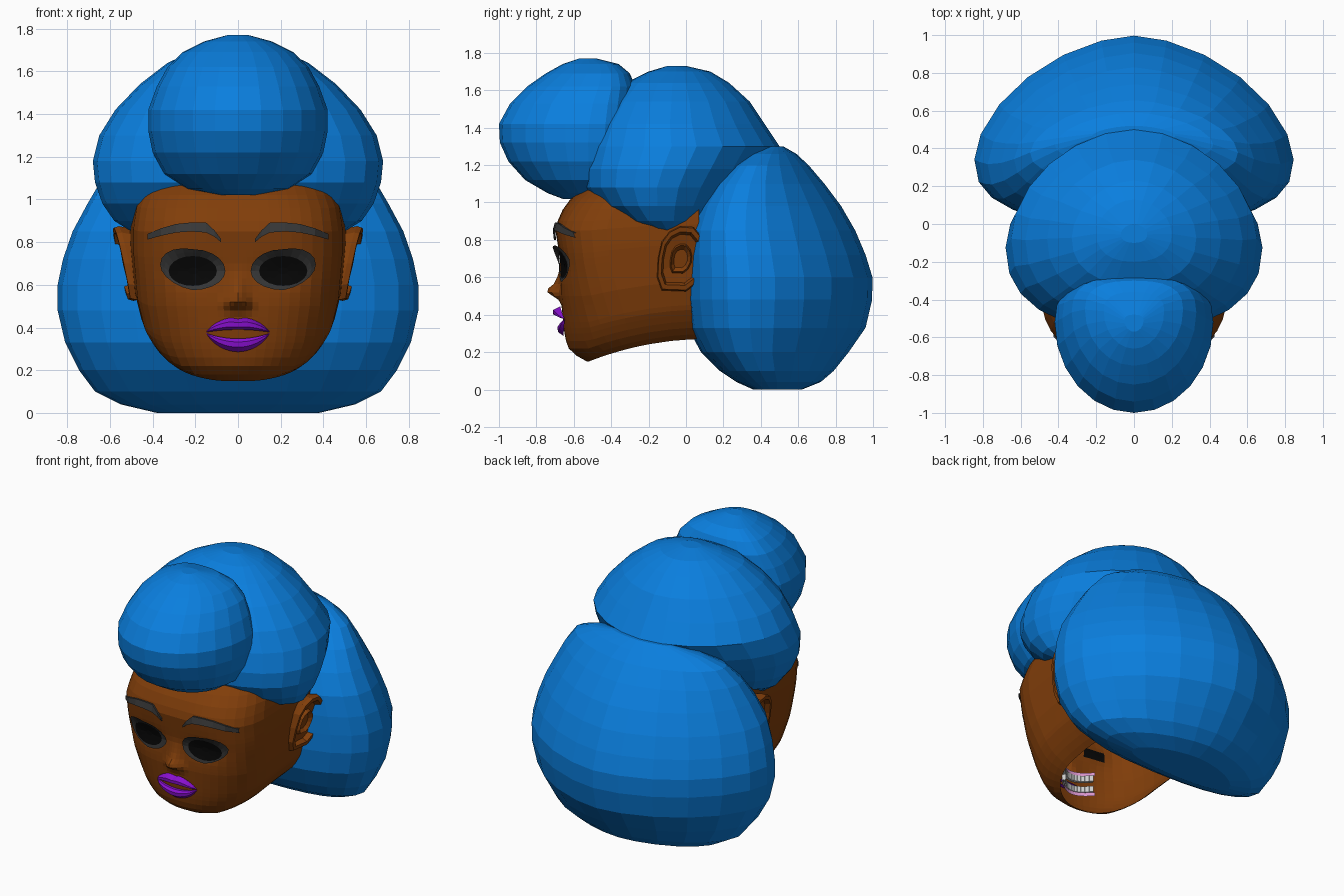
import bpy, bmesh
from math import sin, cos, pi, exp
from mathutils import Vector
from mathutils.bvhtree import BVHTree

if "Cube" in bpy.data.objects:
    bpy.data.objects.remove(bpy.data.objects["Cube"])


def material(name, rgb):
    m = bpy.data.materials.new(name)
    m.diffuse_color = (*rgb, 1)
    m.use_nodes = True
    m.node_tree.nodes["Principled BSDF"].inputs["Base Color"].default_value = m.diffuse_color
    return m


HAIR = material("blue_hair", (0.003, 0.21, 0.73))
SKIN = material("brown_skin", (0.22, 0.048, 0.003))
LIP = material("purple_lip", (0.25, 0.005, 0.63))
BLACK = material("eye_black", (0.002, 0.002, 0.002))
GREY = material("brow_grey", (0.04, 0.04, 0.04))
WHITE = material("tooth_white", (0.8, 0.8, 0.8))
PINK = material("gum_pink", (0.7, 0.3, 0.6))


def sheet(name, rows, mat, wrap=False, caps=(False, False), out=None, mirror=False, hole=None):
    """Skin rows of points with flat quads; optional caps, mirror and holes."""
    bm = bmesh.new()
    vs = [[bm.verts.new(p) for p in r] for r in rows]
    n = len(rows[0])
    for a, b in zip(vs, vs[1:]):
        for i in range(n if wrap else n - 1):
            j = (i + 1) % n
            bm.faces.new((a[i], a[j], b[j], b[i]))
    for r, cap in zip((vs[0], vs[-1]), caps):
        if cap:
            bm.faces.new(r)
    bmesh.ops.recalc_face_normals(bm, faces=bm.faces)
    if out:
        bm.normal_update()
        if sum(f.normal.dot(Vector(out)) * f.calc_area() for f in bm.faces) < 0:
            bmesh.ops.reverse_faces(bm, faces=bm.faces)
    tree = BVHTree.FromBMesh(bm)
    if hole:
        gone = [f for f in bm.faces if hole(f.calc_center_median())]
        bmesh.ops.delete(bm, geom=gone, context='FACES')
    me = bpy.data.meshes.new(name)
    bm.to_mesh(me)
    bm.free()
    me.materials.append(mat)
    ob = bpy.data.objects.new(name, me)
    bpy.context.collection.objects.link(ob)
    if mirror:
        ob.modifiers.new("Mirror", 'MIRROR')
    return tree


def spow(v, e):
    return (1 if v >= 0 else -1) * abs(v) ** e


def hair(name, rows, frac, n_front, n_back, segs=24):
    """Loft of (z, front y, back y, half width) sections."""
    pts = []
    for z, yf, yb, w in rows:
        yw = yf + frac * (yb - yf)
        ring = []
        for k in range(segs):
            a = 2 * pi * k / segs
            s, c = sin(a), cos(a)
            n, d = (n_back, yb - yw) if s > 0 else (n_front, yw - yf)
            ring.append((w * spow(c, 2 / n), yw + d * spow(s, 2 / n), z))
        pts.append(ring)
    sheet(name, pts, HAIR, True, (True, True))


# Hair volumes
hair("back_hair", [
    (0, .36, .62, .38), (.04, .27, .72, .55), (.1, .18, .79, .67), (.2, .08, .87, .745),
    (.33, .01, .96, .81), (.48, -.01, .995, .845), (.6, -.01, .997, .845), (.72, -.01, .96, .82),
    (.85, .0, .905, .775), (.98, .05, .83, .705), (1.1, .13, .74, .635), (1.2, .23, .655, .55),
    (1.26, .33, .59, .42), (1.3, .44, .52, .22)], .35, 2.5, 1.7)
hair("middle_hair", [
    (.85, -.2, .02, .5), (.9, -.36, .15, .58), (.98, -.48, .25, .635), (1.08, -.56, .34, .67),
    (1.18, -.57, .42, .68), (1.3, -.55, .5, .65), (1.42, -.5, .42, .575), (1.54, -.42, .34, .46),
    (1.64, -.32, .23, .33), (1.7, -.2, .13, .2), (1.73, -.1, 0, .07)], .45, 2.3, 1.85)
hair("front_bun", [
    (1.02, -.66, -.45, .1), (1.05, -.74, -.4, .24), (1.12, -.86, -.35, .345), (1.22, -.95, -.3, .4),
    (1.32, -.995, -.28, .42), (1.42, -1, -.27, .42), (1.53, -.94, -.27, .38), (1.62, -.85, -.27, .33),
    (1.69, -.75, -.3, .26), (1.74, -.66, -.36, .16), (1.77, -.57, -.48, .05)], .66, 2, 2.6)

# Head shell, open underneath and behind: (z, front y, half width, section squareness)
KEYS = [(.15, -.53, .31, 2.1), (.2, -.62, .365, 2.1), (.27, -.645, .41, 2.3), (.34, -.655, .445, 2.4),
        (.5, -.67, .48, 2.8), (.68, -.67, .495, 3.4), (.74, -.68, .5, 3.4), (.86, -.7, .5, 3.4),
        (.92, -.68, .49, 3.2), (.98, -.65, .48, 3), (1.04, -.6, .45, 2.8), (1.1, -.52, .42, 2.6),
        (1.16, -.4, .36, 2.5)]


def key(z):
    for a, b in zip(KEYS, KEYS[1:]):
        if z <= b[0]:
            t = (z - a[0]) / (b[0] - a[0])
            return [p + t * (q - p) for p, q in zip(a[1:], b[1:])]


def bump(x, z, cx, cz, rx, rz):
    return exp(-((x - cx) / rx) ** 2 - ((z - cz) / rz) ** 2)


def head_row(z):
    f, w, n = key(z)
    half = []
    for s in (0, .04, .08, .14, .2, .3, .4, .5, .6, .7, .8, .88, .94, .98, 1):
        x = w * s
        y = -.2 - (-.2 - f) * (1 - s ** n) ** (1 / n)
        y -= .065 * bump(x, z, 0, .525, .04, .035) + .02 * bump(x, z, 0, .58, .04, .06)
        y -= .025 * bump(x, z, .045, .51, .02, .025)      # nostril wings
        y += .02 * bump(x, z, .21, .66, .1, .06)          # eye sockets
        half.append((x, y))
    half += [(w + .005, -.08), (w + .005, .02), (w, .07)]
    row = [(-x, y) for x, y in reversed(half[1:])] + half
    pts = []
    for x, y in row:
        lift = .12 * (1 - min(1, max(0, (.1 - y) / .62)) ** 2)
        pts.append((x, y, z + lift * max(0, 1.1 - z) / .95))
    return pts


def opening(c):
    return c.y < -.3 and ((abs(c.x) - .21) / .09) ** 2 + ((c.z - .665) / .05) ** 2 < .8


ZS = (.15, .18, .22, .26, .3, .33, .36, .39, .42, .45, .48, .5, .52, .54, .565, .6, .63, .665,
      .7, .73, .76, .8, .85, .9, .96, 1.02, 1.08, 1.14)
face = sheet("head", [head_row(z) for z in ZS], SKIN, out=(0, -1, 0), hole=opening)


def on_face(x, z, off):
    hit = face.ray_cast(Vector((x, -2, z)), Vector((0, 1, 0)))[0]
    return (x, (hit.y if hit else -.5) - off, z)


# Eyes and lashes
ANG = [2 * pi * k / 20 for k in range(20)]
sheet("eyes", [[on_face(.21 + .12 * r * spow(cos(a), .9), .665 + .077 * r * spow(sin(a), .9), .006)
                for a in ANG] for r in (1, .6, .2)], BLACK, True, (False, True), (0, -1, 0), True)


def lash(a, t):
    up = max(0, sin(a))
    rx, rz = .113 + .04 * t, .07 + (.032 if up else .02) * t
    return on_face(.212 + rx * cos(a), .665 + rz * sin(a) + .03 * t * max(0, cos(a)),
                   .01 + t * .025 * up)


sheet("eyelashes", [[lash(a, t) for a in ANG] for t in (0, .5, 1)], GREY, True,
      out=(0, -1, 0), mirror=True)

# Eyebrows
BROW = [(.08, .8, .815), (.11, .825, .855), (.15, .845, .892), (.22, .85, .892),
        (.29, .845, .885), (.36, .83, .865), (.425, .812, .838)]
sheet("eyebrows", [[on_face(x, lo, .004), on_face(x, lo, .016), on_face(x, hi, .016), on_face(x, hi, .004)]
                   for x, lo, hi in BROW], GREY, out=(0, -1, 0), mirror=True)

# Lips
XS = [.15 * k / 7 for k in range(-7, 8)]


def lip(name, outer, inner, push):
    rows = []
    for t, off in ((0, .004), (.35, push), (.75, push), (1, push * .5), (1, -.03)):
        row = []
        for x in XS:
            q = max(0, 1 - (x / .15) ** 2)
            z = outer(x, q) * (1 - t) + inner(q) * t
            row.append(on_face(x, z, off * q ** .5 + .004))
        rows.append(row)
    sheet(name, rows, LIP, out=(0, -1, 0))


lip("upper_lip", lambda x, q: .378 + .072 * q ** .8 - .01 * exp(-(x / .025) ** 2),
    lambda q: .378 + .012 * q, .045)
lip("lower_lip", lambda x, q: .374 - .088 * q ** .8, lambda q: .374 - .026 * q, .03)

# Teeth and gums inside the mouth
for label, z0, z1, g in (("upper", .385, .425, .45), ("lower", .31, .35, .285)):
    arch = [.125 * k / 6 for k in range(-6, 7)]
    gz = z1 if g > z1 else z0
    sheet(label + "_gum", [[(x, -.6 + 5 * x * x, z) for x in arch] for z in (gz, g)], PINK, out=(0, -1, 0))
    for k, (xa, xb) in enumerate(zip(arch, arch[1:])):
        xa, xb = xa + .001, xb - .001
        ring = [(xa, -.615 + 5 * xa * xa), (xb, -.615 + 5 * xb * xb),
                (xb * .9, -.595 + 5 * xb * xb), (xa * .9, -.595 + 5 * xa * xa)]
        sheet(f"{label}_tooth_{k + 1}", [[(x, y, z) for x, y in ring] for z in (z0, z1)],
              WHITE, True, (True, True))

# Ears: nested outlines form rim, hollow and inner fold
EAR = [(-.13, .53), (-.155, .6), (-.15, .7), (-.13, .79), (-.09, .845), (-.03, .875), (.04, .87),
       (.09, .81), (.11, .73), (.1, .65), (.06, .57), (0, .525)]


def ear_point(y, z, s, d):
    y, z = -.03 + (y + .03) * s, .7 + (z - .7) * s
    return (.485 + .2 * (z - .53) + .1 * (y + .16) + d, y, z)


sheet("ears", [[ear_point(y, z, s, d) for y, z in EAR] for s, d in
               ((.9, -.09), (1, -.01), (.96, .015), (.82, .015), (.74, -.02), (.45, -.025), (.4, .002), (.28, -.02))],
      SKIN, True, (False, True), (1, 0, 0), True)
